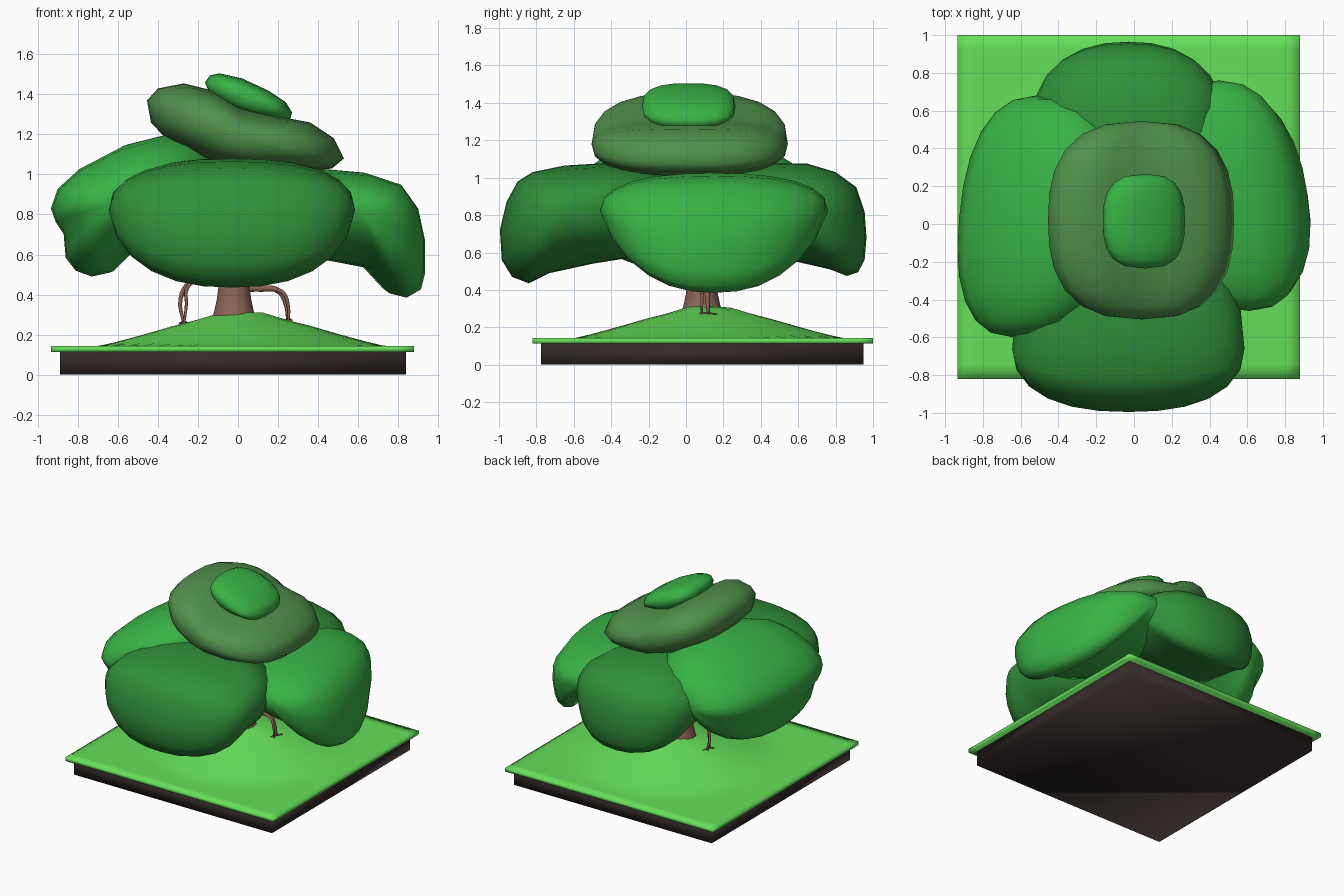
import bpy, bmesh, math
from mathutils import Vector

if "Cube" in bpy.data.objects:
    bpy.data.objects.remove(bpy.data.objects["Cube"])


def mat(name, rgb):
    m = bpy.data.materials.new(name)
    m.diffuse_color = (*rgb, 1)
    m.use_nodes = True
    m.node_tree.nodes["Principled BSDF"].inputs["Base Color"].default_value = m.diffuse_color
    return m


GRASS = mat("grass", (0.13, 0.74, 0.10))
LEAF = mat("leaf_light", (0.04, 0.45, 0.06))
LEAF_DARK = mat("leaf_dark", (0.03, 0.28, 0.042))
LEAF_OLIVE = mat("leaf_olive", (0.08, 0.28, 0.07))
BARK = mat("bark", (0.26, 0.13, 0.09))
SOIL = mat("soil", (0.035, 0.024, 0.022))


def finish(name, bm, material):
    bmesh.ops.recalc_face_normals(bm, faces=bm.faces)
    me = bpy.data.meshes.new(name)
    bm.to_mesh(me)
    bm.free()
    me.materials.append(material)
    for p in me.polygons:
        p.use_smooth = True
    ob = bpy.data.objects.new(name, me)
    bpy.context.collection.objects.link(ob)
    return ob


def slab(name, x0, x1, y0, y1, z0, z1, material, n=1, height=None):
    """Rectangular slab; an optional height function raises its gridded top."""
    bm = bmesh.new()
    bmesh.ops.create_grid(bm, x_segments=n, y_segments=n, size=0.5)
    for v in bm.verts:
        v.co = ((x0 + x1) / 2 + v.co.x * (x1 - x0), (y0 + y1) / 2 + v.co.y * (y1 - y0), z1)
    rim = [e for e in bm.edges if e.is_boundary]
    top = list(bm.verts)
    new = bmesh.ops.extrude_edge_only(bm, edges=rim)["geom"]
    for v in new:
        if isinstance(v, bmesh.types.BMVert):
            v.co.z = z0
    bmesh.ops.contextual_create(bm, geom=[e for e in new if isinstance(e, bmesh.types.BMEdge)
                                          and e.is_boundary])
    if height:
        for v in top:
            if v.co.z > z0 + 1e-5:
                v.co.z = max(z1, height(v.co.x, v.co.y))
    finish(name, bm, material)


def skin(bm, rings, tip_a, tip_b):
    """Bridge closed rings of points and fan both ends to a tip."""
    vr = [[bm.verts.new(p) for p in ring] for ring in rings]
    n = len(vr[0])
    for a, b in zip(vr, vr[1:]):
        for i in range(n):
            j = (i + 1) % n
            bm.faces.new((a[i], a[j], b[j], b[i]))
    for ring, tip in ((vr[0], tip_a), (vr[-1], tip_b)):
        t = bm.verts.new(tip)
        for i in range(n):
            bm.faces.new((ring[i], ring[(i + 1) % n], t))


def lobe(name, angle, profile, core, mid, half, shift, material, p=2.4, n=12, taper=0.0):
    """Foliage pillow: outward profile (r, z) swept sideways, shrinking to its core."""
    a = math.radians(angle)
    out, side = Vector((math.cos(a), math.sin(a), 0)), Vector((-math.sin(a), math.cos(a), 0))

    def place(w, s, r, z):
        rr = core[0] + shift * w + s * (r - core[0])
        zz = core[1] + s * (z - core[1])
        narrow = 1 - taper * max(0, core[1] - zz)
        return out * rr + side * (mid + half * w * narrow) + Vector((0, 0, zz))

    rings = []
    for k in range(1, n):
        w = -math.cos(math.pi * k / n)
        s = (1 - abs(w) ** p) ** (1 / p)
        rings.append([place(w, s, r, z) for r, z in profile])
    bm = bmesh.new()
    skin(bm, rings, place(-1, 0, 0, 0), place(1, 0, 0, 0))
    finish(name, bm, material)


def lathe(name, cx, cy, profile, material, n=20):
    rings = [[(cx + r * math.cos(2 * math.pi * i / n),
               cy + r * math.sin(2 * math.pi * i / n), z) for i in range(n)] for r, z in profile]
    bm = bmesh.new()
    skin(bm, rings, (cx, cy, profile[0][1]), (cx, cy, profile[-1][1]))
    finish(name, bm, material)


def branch(name, pts, r0, r1):
    cu = bpy.data.curves.new(name, 'CURVE')
    cu.dimensions = '3D'
    cu.bevel_depth = 1
    cu.bevel_resolution = 1
    cu.resolution_u = 4
    cu.use_fill_caps = True
    sp = cu.splines.new('BEZIER')
    sp.bezier_points.add(len(pts) - 1)
    for i, (bp, co) in enumerate(zip(sp.bezier_points, pts)):
        bp.co = co
        bp.handle_left_type = bp.handle_right_type = 'AUTO'
        bp.radius = r0 + (r1 - r0) * i / (len(pts) - 1)
    cu.materials.append(BARK)
    bpy.context.collection.objects.link(bpy.data.objects.new(name, cu))


def mound(x, y):
    """Hill height by distance from its centre."""
    steps = [(0, 0.312), (0.11, 0.31), (0.23, 0.272), (0.32, 0.25), (0.5, 0.198),
             (0.62, 0.165), (0.72, 0.142), (9, 0.142)]
    d = math.hypot(x - 0.02, y - 0.12)
    for (a, za), (b, zb) in zip(steps, steps[1:]):
        if d <= b:
            return za + (zb - za) * (d - a) / (b - a)


# Ground: soil block and grass slab rising to a mound
slab("soil_base", -0.89, 0.84, -0.775, 0.95, 0, 0.115, SOIL)
slab("grass", -0.935, 0.88, -0.82, 1.0, 0.113, 0.142, GRASS, 24, mound)

# Trunk with limbs into the canopy and drooping aerial roots
TX, TY = -0.02, 0.085
lathe("trunk", TX, TY, [(0.12, 0.26), (0.1, 0.31), (0.085, 0.38), (0.075, 0.46),
                        (0.07, 0.7), (0.06, 0.95), (0.04, 1.15)], BARK, 12)
for i, (dx, dy) in enumerate(((1, 0), (0, 1), (-1, 0), (0, -1))):
    branch(f"limb_{i}", [(TX, TY, 0.55), (TX + dx * 0.2, TY + dy * 0.2, 0.68),
                         (TX + dx * 0.4, TY + dy * 0.4, 0.8)], 0.045, 0.02)
branch("right_root", [(0.0, 0.09, 0.43), (0.12, 0.1, 0.43), (0.2, 0.11, 0.42),
                      (0.24, 0.115, 0.35), (0.25, 0.12, 0.26)], 0.022, 0.009)
branch("right_root_strand", [(0.17, 0.1, 0.43), (0.225, 0.09, 0.41), (0.252, 0.085, 0.34),
                             (0.252, 0.085, 0.26)], 0.012, 0.006)
branch("left_root", [(TX, 0.09, 0.48), (-0.15, 0.1, 0.5), (-0.24, 0.11, 0.46),
                     (-0.287, 0.115, 0.38), (-0.27, 0.12, 0.25)], 0.022, 0.008)
branch("left_root_strand", [(-0.2, 0.1, 0.49), (-0.255, 0.09, 0.43), (-0.258, 0.085, 0.35),
                            (-0.27, 0.085, 0.25)], 0.012, 0.006)
for x in (0.25, -0.27):
    branch("root_toes", [(x - 0.02, 0.07, mound(x, 0.07)), (x, 0.1, mound(x, 0.1) + 0.006),
                         (x + 0.02, 0.165, mound(x, 0.165))], 0.006, 0.004)

# Four drooping canopy lobes
lobe("front_foliage", -90,
     [(0.12, 1.04), (0.4, 1.08), (0.65, 1.065), (0.82, 1.03), (0.9, 0.98), (0.96, 0.87), (0.995, 0.72),
      (0.985, 0.56), (0.93, 0.47), (0.84, 0.435), (0.73, 0.49), (0.5, 0.54), (0.25, 0.58),
      (0.1, 0.7), (0.06, 0.88)], (0.66, 0.82), -0.03, 0.615, 0, LEAF_DARK, taper=0.25)
lobe("back_foliage", 90,
     [(0.1, 1.04), (0.4, 1.08), (0.65, 1.075), (0.8, 1.03), (0.91, 0.95), (0.955, 0.82), (0.965, 0.68),
      (0.955, 0.56), (0.92, 0.495), (0.86, 0.475), (0.77, 0.51), (0.55, 0.56), (0.25, 0.6),
      (0.1, 0.72), (0.06, 0.9)], (0.56, 0.82), 0.03, 0.5, 0, LEAF_DARK, 2.3, taper=0.3)
lobe("left_foliage", 180,
     [(0.08, 1.1), (0.2, 1.17), (0.35, 1.2), (0.55, 1.15), (0.78, 1.03), (0.89, 0.93), (0.925, 0.83),
      (0.9, 0.76), (0.86, 0.7), (0.85, 0.58), (0.8, 0.515), (0.73, 0.49), (0.64, 0.51),
      (0.55, 0.6), (0.35, 0.68), (0.1, 0.8)], (0.58, 0.85), -0.04, 0.64, 0.06, LEAF, taper=0.5)
lobe("right_foliage", 0,
     [(0.1, 1.0), (0.25, 1.02), (0.45, 1.025), (0.62, 1.01), (0.8, 0.95), (0.885, 0.83), (0.92, 0.67),
      (0.92, 0.5), (0.9, 0.42), (0.84, 0.385), (0.78, 0.4), (0.66, 0.53), (0.45, 0.57),
      (0.25, 0.62), (0.08, 0.8)], (0.53, 0.82), 0.15, 0.61, -0.08, LEAF, taper=0.55)

# Tilted crown and top cap
lobe("crown_foliage", 0,
     [(-0.4, 1.43), (-0.27, 1.455), (-0.13, 1.42), (0.0, 1.34), (0.2, 1.29), (0.36, 1.26), (0.48, 1.18),
      (0.53, 1.08), (0.47, 1.03), (0.3, 1.01), (0.0, 1.02), (-0.2, 1.08), (-0.37, 1.19),
      (-0.435, 1.26), (-0.455, 1.37)], (0.04, 1.18), 0.02, 0.525, 0, LEAF_OLIVE, 2.6)
lobe("top_foliage", 0,
     [(-0.165, 1.46), (-0.14, 1.495), (-0.09, 1.505), (0.02, 1.48), (0.15, 1.42), (0.24, 1.36),
      (0.27, 1.31), (0.26, 1.27), (0.1, 1.28), (-0.05, 1.33), (-0.14, 1.4)],
     (0.06, 1.38), 0.015, 0.25, 0, LEAF, 2.8, 10)
